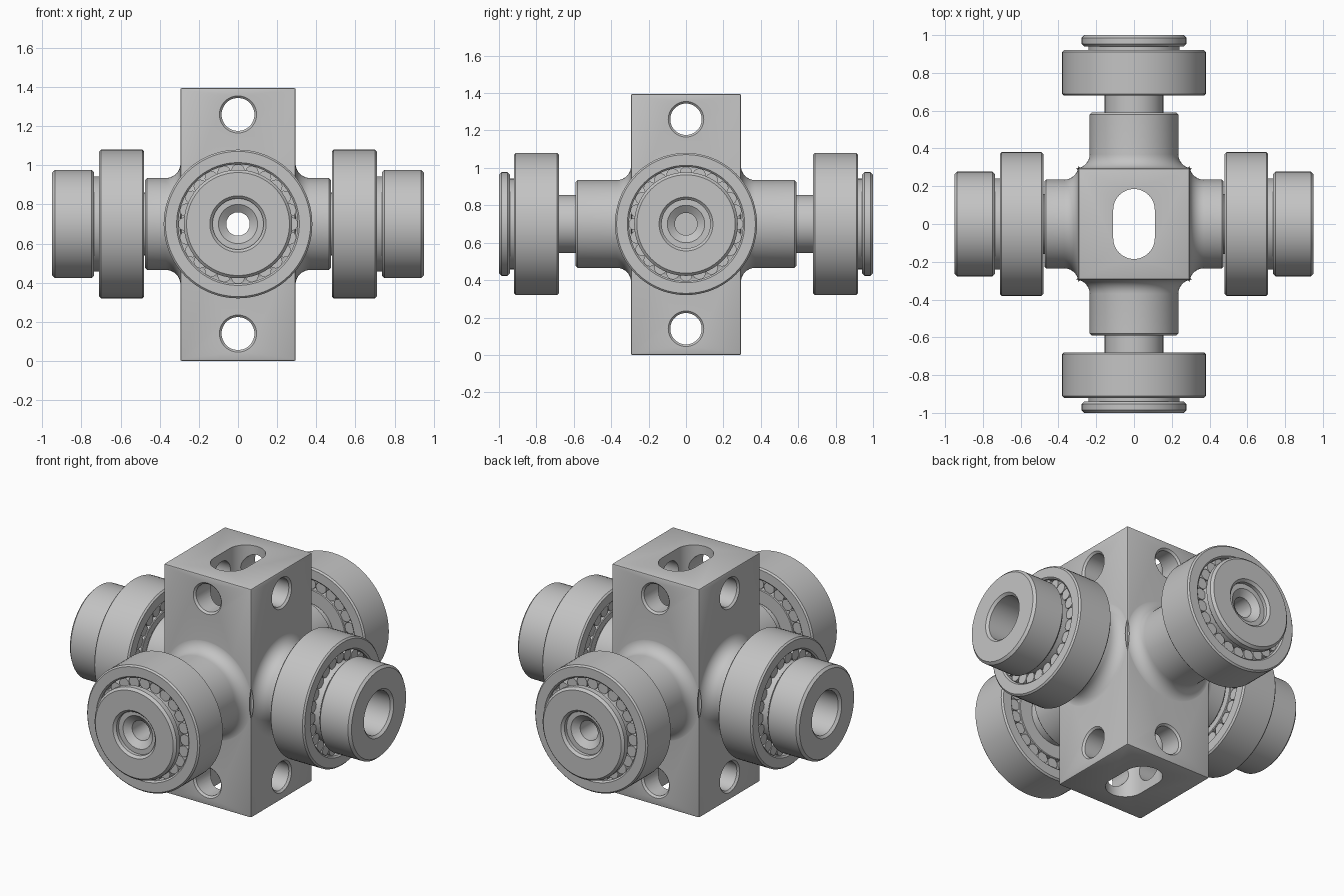
import bpy, bmesh, math
from mathutils import Matrix, Vector

if "Cube" in bpy.data.objects:
    bpy.data.objects.remove(bpy.data.objects["Cube"])

MID = 0.7      # height of the arm axes
HALF = 0.295   # half width of the block
TOP = 1.395

steel = bpy.data.materials.new("steel_grey")
steel.use_nodes = True
steel.diffuse_color = (0.55, 0.55, 0.55, 1)
steel.node_tree.nodes["Principled BSDF"].inputs["Base Color"].default_value = steel.diffuse_color


def finish(name, bm):
    bmesh.ops.recalc_face_normals(bm, faces=bm.faces)
    mesh = bpy.data.meshes.new(name)
    bm.to_mesh(mesh)
    bm.free()
    mesh.materials.append(steel)
    obj = bpy.data.objects.new(name, mesh)
    bpy.context.collection.objects.link(obj)
    return obj


def activate(obj):
    bpy.ops.object.select_all(action='DESELECT')
    obj.select_set(True)
    bpy.context.view_layer.objects.active = obj


def smooth(obj):
    activate(obj)
    bpy.ops.object.shade_smooth_by_angle(angle=math.radians(32))


def place(angle, z=MID):
    return Matrix.Translation((0, 0, z)) @ Matrix.Rotation(angle, 4, 'Z')


def lathe(name, profile, matrix, steps=72):
    """Turn a closed (radius, distance) profile about the x axis."""
    bm = bmesh.new()
    rows = []
    for i in range(steps):
        t = math.tau * i / steps
        rows.append([bm.verts.new((a, r * math.cos(t), r * math.sin(t))) for r, a in profile])
    n = len(profile)
    for i in range(steps):
        here, there = rows[i], rows[(i + 1) % steps]
        for j in range(n):
            k = (j + 1) % n
            if profile[j][0] + profile[k][0] > 0:
                bm.faces.new((here[j], here[k], there[k], there[j]))
    bmesh.ops.remove_doubles(bm, verts=bm.verts, dist=1e-5)
    bm.transform(matrix)
    return finish(name, bm)


def ring(name, inner, outer, start, end, c, matrix):
    """Ring with chamfered edges."""
    obj = lathe(name, [(inner, start + c), (inner + c, start), (outer - c, start),
                       (outer, start + c), (outer, end - c), (outer - c, end),
                       (inner + c, end), (inner, end - c)], matrix)
    smooth(obj)
    return obj


def boolean(target, tool, operation):
    """Combine the tool into the target and remove the tool."""
    mod = target.modifiers.new("bool", 'BOOLEAN')
    mod.operation = operation
    mod.solver = 'EXACT'
    mod.object = tool
    tool.hide_render = True
    activate(target)
    bpy.ops.object.modifier_apply(modifier=mod.name)
    bpy.data.objects.remove(tool)


# Central block
bm = bmesh.new()
bmesh.ops.create_cube(bm, size=1)
bm.transform(Matrix.Translation((0, 0, TOP / 2)) @ Matrix.Diagonal((2 * HALF, 2 * HALF, TOP, 1)))
bmesh.ops.bevel(bm, geom=bm.edges[:], offset=0.009, segments=2, profile=0.5, affect='EDGES')
body = finish("body", bm)

# Arm settings: angle, boss end, shaft radius, shaft end, bearing start and end, cap start and end
LONG = dict(boss=0.59, shaft=0.155, tip=0.965, bear=(0.68, 0.92), cap=(0.94, 1.0))
SHORT = dict(boss=0.475, shaft=0.16, tip=0.75, bear=(0.48, 0.71), cap=(0.735, 0.95))
ARMS = {"left": (0, SHORT), "back": (math.pi / 2, LONG),
        "right": (math.pi, SHORT), "front": (-math.pi / 2, LONG)}

# Filleted bosses and shafts joined to the block
BOSS, FILLET = 0.235, 0.075
for angle, arm in ARMS.values():
    profile = [(0, 0.1), (0.2, 0.1), (0.285, 0.283)]
    for i in range(9):
        t = math.pi / 2 * (1 - i / 8)
        profile.append((BOSS + FILLET * (1 - math.cos(t)),
                        HALF - 0.001 + FILLET * (1 - math.sin(t))))
    end, shaft, tip = arm["boss"], arm["shaft"], arm["tip"]
    profile += [(BOSS, end - 0.01), (BOSS - 0.01, end), (shaft, end), (shaft, tip), (0, tip)]
    boolean(body, lathe("arm_solid", profile, place(angle)), 'UNION')

# Long slot down through the block
bm = bmesh.new()
outline = []
for side in (1, -1):
    for i in range(25):
        t = math.pi * i / 24
        outline.append(bm.verts.new((side * 0.11 * math.cos(t),
                                     side * (0.075 + 0.11 * math.sin(t)), -0.1)))
floor = bm.faces.new(outline)
made = bmesh.ops.extrude_face_region(bm, geom=[floor])
bmesh.ops.translate(bm, vec=Vector((0, 0, TOP + 0.2)),
                    verts=[v for v in made["geom"] if isinstance(v, bmesh.types.BMVert)])
boolean(body, finish("slot_cutter", bm), 'DIFFERENCE')

# Cross holes near the top and bottom, with chamfered mouths
for z in (0.14, 1.26):
    for angle in (0, math.pi / 2):
        hole = [(0, -0.4), (0.095, -0.4), (0.095, -HALF), (0.084, -HALF + 0.011),
                (0.084, HALF - 0.011), (0.095, HALF), (0.095, 0.4), (0, 0.4)]
        boolean(body, lathe("hole_cutter", hole, place(angle, z), 48), 'DIFFERENCE')

# Countersunk bore along each arm
for angle, arm in ARMS.values():
    tip = arm["tip"]
    bore = [(0, 0), (0.06, 0), (0.06, tip - 0.03), (0.1, tip), (0.1, tip + 0.1), (0, tip + 0.1)]
    boolean(body, lathe("bore_cutter", bore, place(angle), 48), 'DIFFERENCE')
smooth(body)

# Bearings and end caps
ROLLERS = 24
for side, (angle, arm) in ARMS.items():
    m = place(angle)
    b0, b1 = arm["bear"]
    c0, c1 = arm["cap"]
    ring(side + "_bearing_outer_ring", 0.305, 0.38, b0, b1, 0.009, m)
    ring(side + "_bearing_inner_ring", arm["shaft"] - 0.002, 0.242, b0 + 0.012, c0 + 0.005, 0.004, m)
    ring(side + "_end_cap", 0.13, 0.277, c0, c1, 0.014, m)

    bm = bmesh.new()
    for i in range(ROLLERS):
        spot = (Matrix.Rotation(math.tau * i / ROLLERS, 4, 'X')
                @ Matrix.Translation(((b0 + b1) / 2, 0, 0.273))
                @ Matrix.Rotation(math.pi / 2, 4, 'Y'))
        bmesh.ops.create_cone(bm, cap_ends=True, segments=16, radius1=0.034, radius2=0.034,
                              depth=b1 - b0 - 0.04, matrix=spot)
    bm.transform(m)
    smooth(finish(side + "_bearing_rollers", bm))
